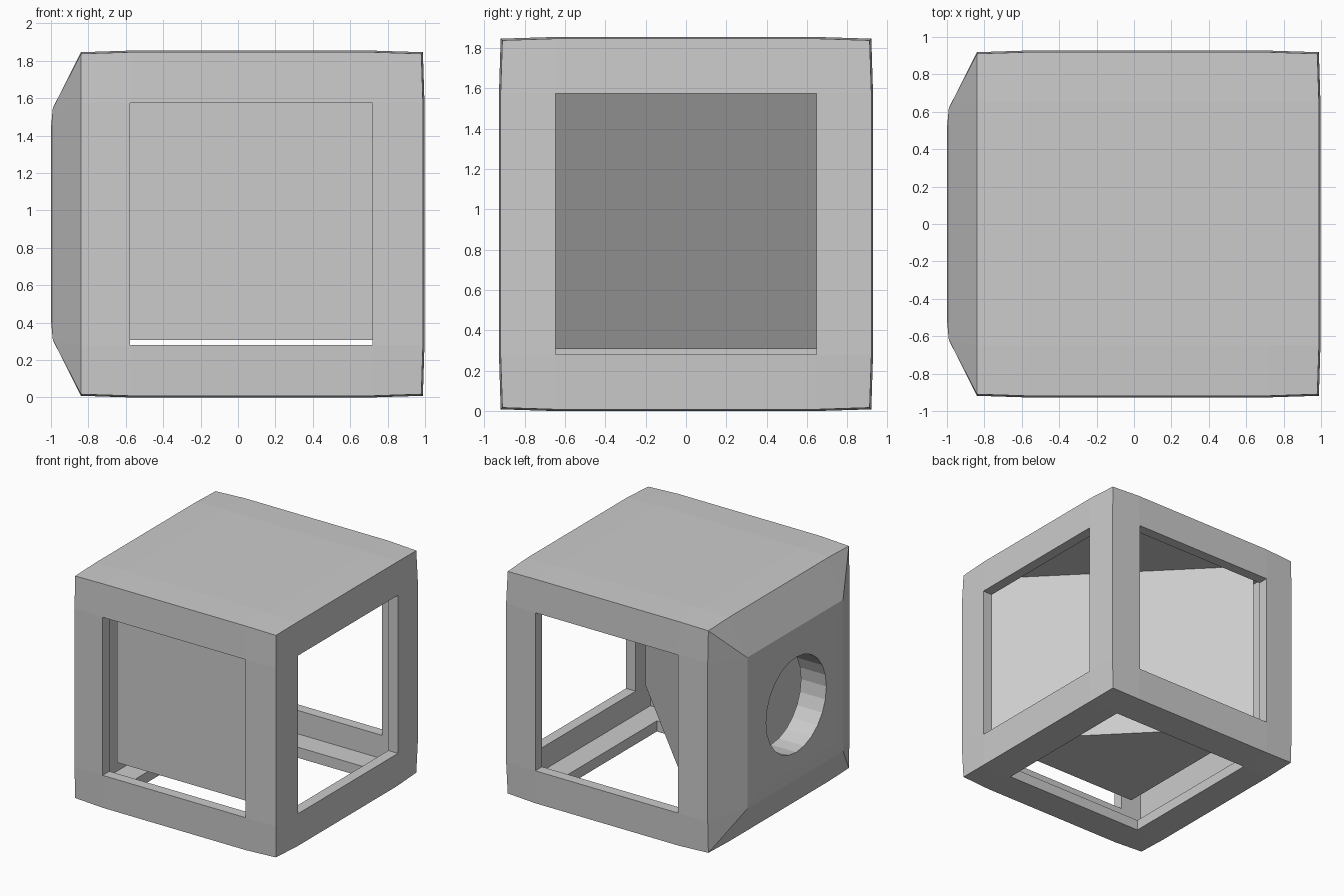
import bpy, bmesh
from mathutils import Vector, Matrix

if "Cube" in bpy.data.objects:
    bpy.data.objects.remove(bpy.data.objects["Cube"])

CENTRE = Vector((0.07, 0, 0.927))


def add_object(name, bm):
    bmesh.ops.recalc_face_normals(bm, faces=bm.faces[:])
    mesh = bpy.data.meshes.new(name)
    bm.to_mesh(mesh)
    bm.free()
    ob = bpy.data.objects.new(name, mesh)
    bpy.context.collection.objects.link(ob)
    return ob


def centred_box(name, lo, hi):
    lo, hi = CENTRE + Vector(lo), CENTRE + Vector(hi)
    bm = bmesh.new()
    bmesh.ops.create_cube(bm, size=1)
    for v in bm.verts:
        v.co = (lo + hi) / 2 + Vector(c * d for c, d in zip(v.co, hi - lo))
    return add_object(name, bm)


def cut(target, cutter):
    cutter.hide_render = True
    mod = target.modifiers.new("cut", 'BOOLEAN')
    mod.operation = 'DIFFERENCE'
    mod.solver = 'EXACT'
    mod.object = cutter
    bpy.context.view_layer.objects.active = target
    bpy.ops.object.modifier_apply(modifier=mod.name)
    bpy.data.objects.remove(cutter)


# outer housing: slightly pillowed cube with a raised block on the left
bm = bmesh.new()
bmesh.ops.create_cube(bm, size=2)
bmesh.ops.subdivide_edges(bm, edges=bm.edges[:], cuts=2, use_grid_fill=True)
corners, patch = [], []
for v in bm.verts:
    inner = [abs(c) < 0.9 for c in v.co]
    bulge = 0.91 + 0.0085 * sum(inner)
    sign = [1 if c > 0 else -1 for c in v.co]
    p = Vector(s * (0.65 if i else bulge) for s, i in zip(sign, inner))
    if sign[0] < 0 and not inner[0]:
        p.x = -0.91
        if inner == [False, True, True]:
            p = Vector((-1.06, sign[1] * 0.62, sign[2] * 0.62))
            patch.append(v)
        elif not any(inner):
            corners.append(v)
    v.co = CENTRE + p

# mitre the four corners of the raised block and pillow its flat face
for c in corners:
    near = min(patch, key=lambda v: (v.co - c.co).length)
    bmesh.ops.connect_verts(bm, verts=[c, near])
flat = [f for f in bm.faces if all(v in patch for v in f.verts)]
bmesh.ops.inset_individual(bm, faces=flat, thickness=0.15, depth=0.01)
housing = add_object("housing", bm)

# hollow inside, then square windows front, back, right and bottom
C, W, F = 0.84, 0.648, 1.3
cut(housing, centred_box("cavity_cutter", (-C, -C, -C), (C, C, C)))
cut(housing, centred_box("front_back_cutter", (-W, -F, -W), (W, F, W)))
cut(housing, centred_box("right_cutter", (0, -W, -W), (F, W, W)))
cut(housing, centred_box("bottom_cutter", (-W, -W, -F), (W, W, 0)))

# round opening through the left block
bm = bmesh.new()
bmesh.ops.create_cone(bm, cap_ends=True, segments=24, radius1=0.39, radius2=0.39, depth=0.6,
                      matrix=Matrix.Translation((-0.95, 0, CENTRE.z)) @ Matrix.Rotation(1.5707963, 4, 'Y'))
cut(housing, add_object("round_cutter", bm))

# triangular prism hanging from the ceiling inside
bm = bmesh.new()
tri = [(-0.585, -0.73), (0.88, -0.73), (-0.585, 0.76)]
face = bm.faces.new([bm.verts.new((x, y, 0.307)) for x, y in tri])
ext = bmesh.ops.extrude_face_region(bm, geom=[face], use_keep_orig=True)
for g in ext["geom"]:
    if isinstance(g, bmesh.types.BMVert):
        g.co.z = CENTRE.z + C + 0.01
add_object("inner_prism", bm)
